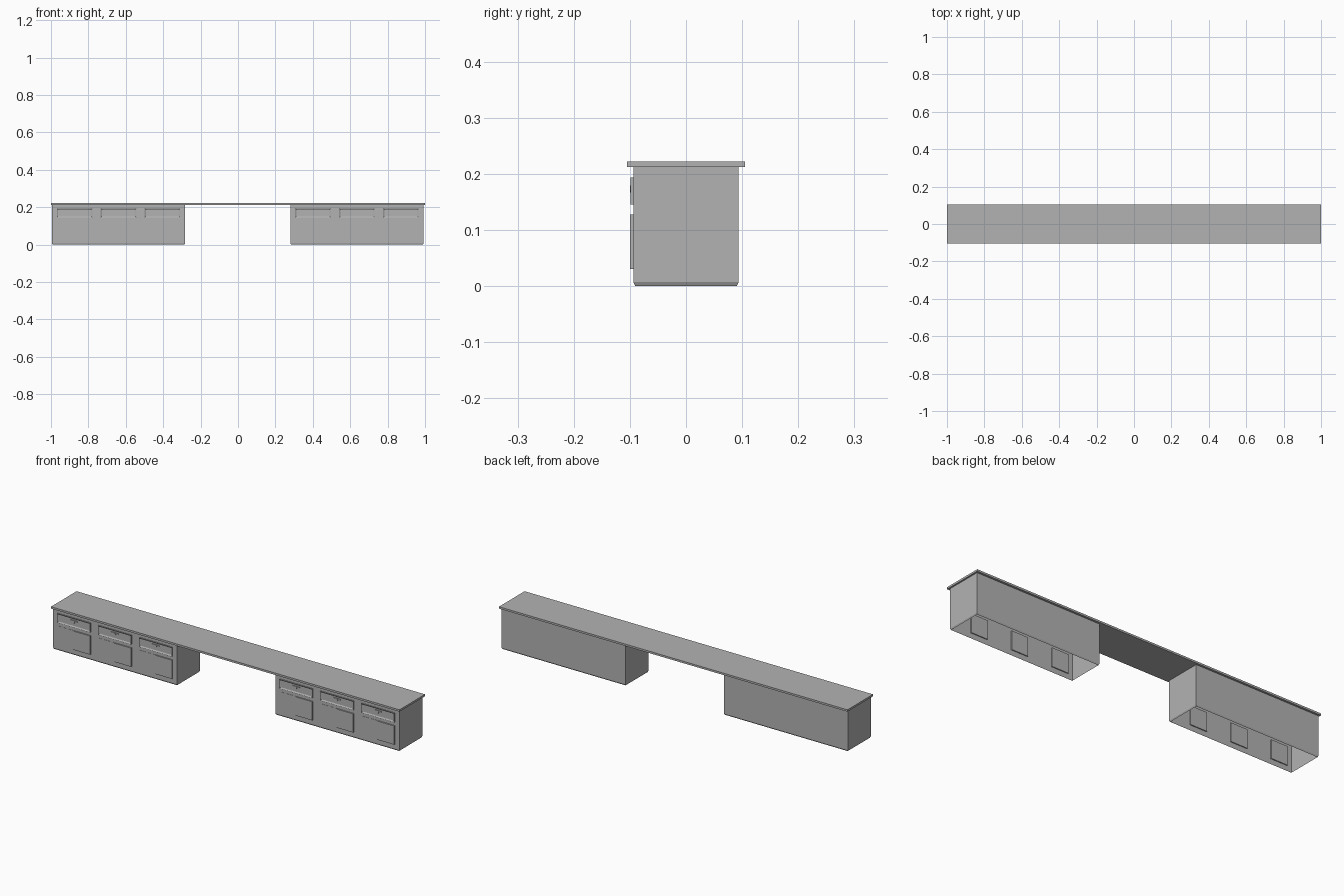
import bpy, bmesh
from mathutils import Vector

cube = bpy.data.objects.get("Cube")
if cube:
    bpy.data.objects.remove(cube, do_unlink=True)

grey = bpy.data.materials.new("plain_grey")
grey.use_nodes = True
COLOR = (0.45, 0.45, 0.45, 1)
grey.diffuse_color = COLOR
grey.node_tree.nodes["Principled BSDF"].inputs["Base Color"].default_value = COLOR

FRONT = -0.094          # y of the cabinet fronts


def finish(name, bm):
    mesh = bpy.data.meshes.new(name)
    bm.to_mesh(mesh)
    bm.free()
    mesh.materials.append(grey)
    obj = bpy.data.objects.new(name, mesh)
    bpy.context.collection.objects.link(obj)
    return obj


def box_mesh(x, y, z):
    """Box from (min, max) pairs."""
    bm = bmesh.new()
    bmesh.ops.create_cube(bm, size=1)
    for v in bm.verts:
        v.co = Vector([a + (c + 0.5) * (b - a) for c, (a, b) in zip(v.co, (x, y, z))])
    return bm


def facing(bm, direction):
    bm.normal_update()
    return [f for f in bm.faces if f.normal.dot(Vector(direction)) > 0.9]


def box(name, x, y, z):
    return finish(name, box_mesh(x, y, z))


def cabinet(name, x):
    # Shell open underneath, with its lower rim chamfered inwards
    bm = box_mesh(x, (FRONT, -FRONT), (0.007, 0.212))
    bottom = facing(bm, (0, 0, -1))
    bmesh.ops.inset_region(bm, faces=bottom, thickness=0.005)
    for v in bottom[0].verts:
        v.co.z = 0
    bmesh.ops.delete(bm, geom=bottom, context='FACES')
    finish(name, bm)


def drawer(name, cx):
    # Raised front with a recessed panel
    bm = box_mesh((cx - 0.095, cx + 0.095), (-0.099, FRONT), (0.145, 0.193))
    face = facing(bm, (0, -1, 0))
    bmesh.ops.inset_region(bm, faces=face, thickness=0.009)
    bmesh.ops.translate(bm, verts=face[0].verts, vec=(0, 0.004, 0))
    finish(name + "_front", bm)
    # Pull: short bar with a small round drop
    box(name + "_pull_bar", (cx - 0.02, cx + 0.02), (-0.099, FRONT), (0.176, 0.181))
    bpy.ops.mesh.primitive_cylinder_add(vertices=12, radius=0.006, depth=0.005,
                                        location=(cx, -0.0975, 0.173),
                                        rotation=(1.5708, 0, 0))
    knob = bpy.context.object
    knob.name = name + "_pull_drop"
    knob.data.materials.append(grey)


def door(name, cx):
    # Thin full-width panel, an outer leaf and an inner leaf behind the front
    z = (0.03, 0.127)
    box(name + "_panel", (cx - 0.095, cx + 0.095), (FRONT - 0.001, FRONT), z)
    box(name + "_outer_leaf", (cx, cx + 0.095), (-0.1, FRONT), z)
    box(name + "_inner_leaf", (cx - 0.095, cx), (FRONT, -0.089), z)


# Counter spanning both cabinets
box("countertop", (-1, 1), (-0.105, 0.105), (0.212, 0.222))

# Two matching cabinets with three bays each
for side, start in (("right", -0.995), ("left", 0.28)):
    cabinet(side + "_cabinet", (start, start + 0.712))
    for i in range(3):
        cx = start + 0.121 + 0.235 * i
        drawer(f"{side}_drawer_{i + 1}", cx)
        door(f"{side}_door_{i + 1}", cx)
